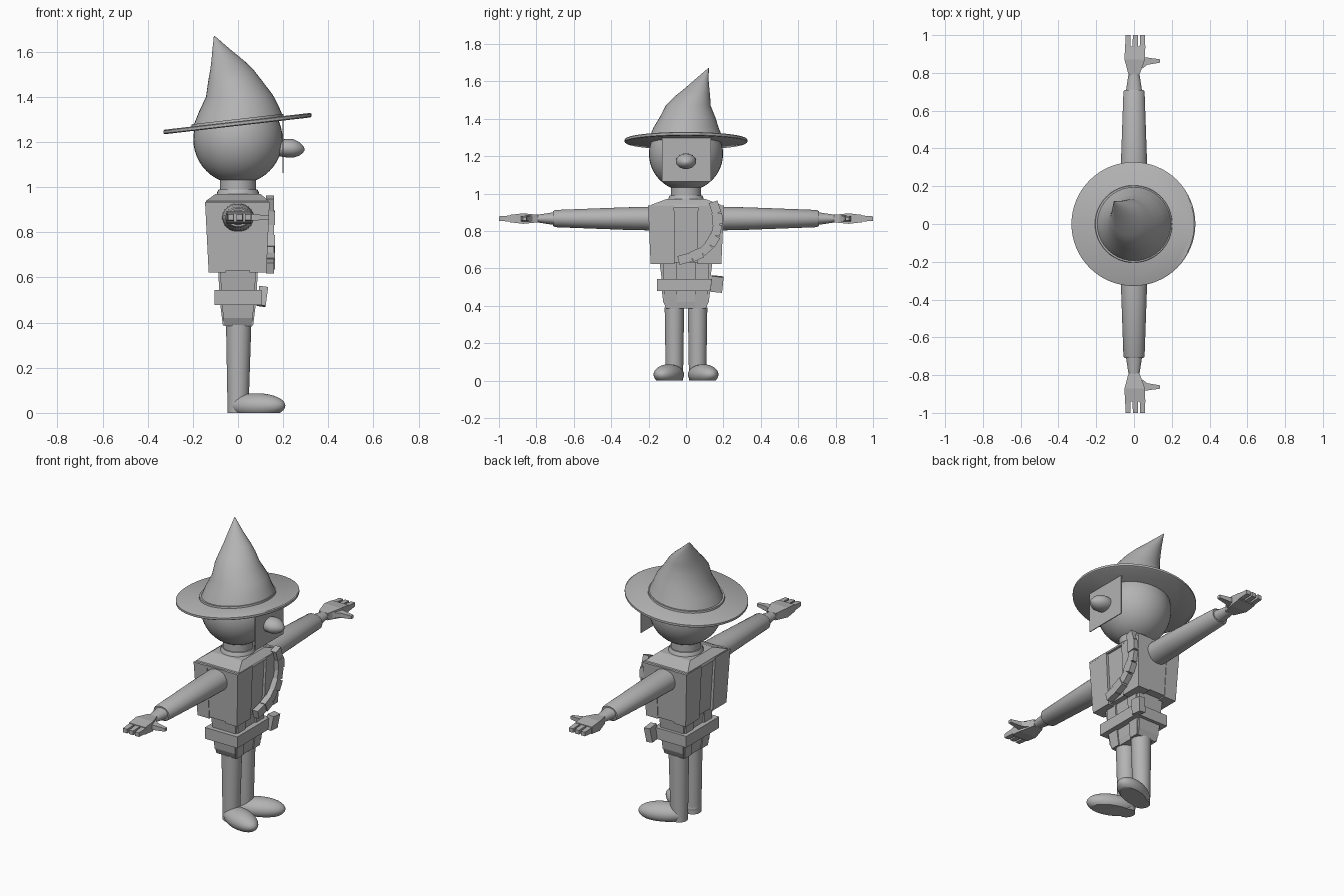
import bpy, bmesh, math
from mathutils import Matrix

grey = bpy.data.materials.new("plain grey")
grey.diffuse_color = (0.45, 0.45, 0.45, 1)


def finish(name, bm, smooth=False):
    bmesh.ops.recalc_face_normals(bm, faces=bm.faces[:])
    me = bpy.data.meshes.new(name)
    bm.to_mesh(me)
    bm.free()
    ob = bpy.data.objects.new(name, me)
    bpy.context.collection.objects.link(ob)
    me.materials.append(grey)
    if smooth:
        bpy.ops.object.select_all(action='DESELECT')
        ob.select_set(True)
        bpy.context.view_layer.objects.active = ob
        bpy.ops.object.shade_smooth_by_angle(angle=math.radians(35))
    return ob


def loft(name, axis, rings, n=4, smooth=False):
    """Skin rings (cx, cy, cz, r1, r2[, slope]); four sides give rectangles."""
    bm = bmesh.new()
    off, k = (math.pi / 4, math.sqrt(2)) if n == 4 else (0, 1)
    loops = []
    for cx, cy, cz, r1, r2, *slope in rings:
        loop = []
        for i in range(n):
            a = 2 * math.pi * i / n + off
            u, v = r1 * k * math.cos(a), r2 * k * math.sin(a)
            d = {'x': (0, u, v), 'y': (u, 0, v), 'z': (u, v, 0)}[axis]
            dz = slope[0] * d[0] if slope else 0
            loop.append(bm.verts.new((cx + d[0], cy + d[1], cz + d[2] + dz)))
        loops.append(loop)
    for a, b in zip(loops, loops[1:]):
        for i in range(n):
            j = (i + 1) % n
            bm.faces.new((a[i], a[j], b[j], b[i]))
    bm.faces.new(loops[0])
    bm.faces.new(loops[-1])
    return finish(name, bm, smooth)


def ball(name, matrix, cut_z=None):
    bm = bmesh.new()
    bmesh.ops.create_uvsphere(bm, u_segments=40, v_segments=24, radius=1, matrix=matrix)
    if cut_z is not None:
        cut = bmesh.ops.bisect_plane(bm, geom=bm.verts[:] + bm.edges[:] + bm.faces[:],
                                     plane_co=(0, 0, cut_z), plane_no=(0, 0, -1), clear_outer=True)
        bmesh.ops.contextual_create(bm, geom=[e for e in cut['geom_cut'] if isinstance(e, bmesh.types.BMEdge)])
    return finish(name, bm, True)


# Head, face plate and nose
ball("head", Matrix.Translation((0, 0, 1.212)) @ Matrix.Scale(0.198, 4))
loft("face_plate", 'x', [(0.197, 0.003, 1.18, 0.131, 0.116), (0.202, 0.003, 1.18, 0.131, 0.116)])
loft("nose", 'x', [(0.18, 0, 1.173, 0.048, 0.036), (0.215, 0, 1.173, 0.054, 0.041),
                   (0.245, 0, 1.172, 0.054, 0.041), (0.272, 0, 1.17, 0.038, 0.03),
                   (0.288, 0, 1.168, 0.02, 0.016), (0.295, 0, 1.167, 0.003, 0.003)], 24, True)

# Tilted hat with a bent tip
T = 0.115
loft("hat_brim", 'z', [(-0.003, 0, 1.272, 0.322, 0.322, T), (-0.003, 0, 1.276, 0.328, 0.328, T),
                       (-0.003, 0, 1.288, 0.328, 0.328, T), (-0.003, 0, 1.292, 0.322, 0.322, T)], 64, True)
loft("hat_band", 'z', [(-0.002, 0, 1.29, 0.205, 0.205, T), (-0.002, 0, 1.302, 0.203, 0.203, T)], 48, True)
loft("hat_crown", 'z', [(0, 0, 1.29, 0.2, 0.2, T), (0.003, 0, 1.35, 0.175, 0.175, 0.08),
                        (0.006, 0.008, 1.405, 0.148, 0.15, 0.03), (-0.012, 0.012, 1.47, 0.12, 0.12),
                        (-0.027, 0.035, 1.52, 0.096, 0.094), (-0.045, 0.058, 1.56, 0.073, 0.067),
                        (-0.069, 0.08, 1.602, 0.045, 0.041), (-0.105, 0.12, 1.67, 0.002, 0.002)], 40, True)

# Neck, collar and torso
loft("neck", 'z', [(0, 0, 0.95, 0.08, 0.08), (0, 0, 1.05, 0.08, 0.08)], 32, True)
loft("neck_ring", 'z', [(0, 0, 0.96, 0.095, 0.1), (0, 0, 0.978, 0.092, 0.092),
                        (0, 0, 0.99, 0.086, 0.086)], 32, True)
loft("collar", 'z', [(-0.003, 0, 0.925, 0.143, 0.195), (-0.003, 0, 0.94, 0.138, 0.185),
                     (0, 0, 0.97, 0.1, 0.105)])
loft("torso", 'z', [(-0.002, 0, 0.63, 0.112, 0.186), (-0.003, 0, 0.935, 0.13, 0.2)])
for s, side in ((-1, "right"), (1, "left")):
    for f, face in ((1, "front"), (-1, "back")):
        loft(f"{side}_{face}_vest_panel", 'z',
             [(f * 0.09 - 0.002, s * 0.125, 0.622, 0.038, 0.064),
              (f * 0.1 - 0.003, s * 0.133, 0.935, 0.043, 0.07)])

# Waist, belt, pouch and hips
loft("waist", 'z', [(0, 0, 0.5, 0.072, 0.125), (0, 0, 0.64, 0.08, 0.142)])
loft("belt", 'z', [(0, -0.004, 0.478, 0.105, 0.152), (0, -0.004, 0.544, 0.105, 0.152)])
loft("hips", 'z', [(0, 0, 0.385, 0.06, 0.105), (0, 0, 0.42, 0.066, 0.122), (0, 0, 0.49, 0.07, 0.13)])
for f, face in ((1, "front"), (-1, "back")):
    for y in (-0.085, 0.085):
        loft(f"{face}_shirt_fold", 'z', [(f * 0.055, y * 0.9, 0.387, 0.012, 0.03),
                                         (f * 0.068, y, 0.49, 0.012, 0.035),
                                         (f * 0.076, y, 0.63, 0.012, 0.035)])
pouch = loft("pouch", 'z', [(0, 0, -0.042, 0.02, 0.032), (0, 0, 0.042, 0.02, 0.032)])
pouch.location = (0.108, 0.165, 0.516)
pouch.rotation_euler = (math.radians(-6), math.radians(8), 0)

# Chest strap of linked blocks
path = [(0.145, 0.955), (0.165, 0.895), (0.17, 0.835), (0.157, 0.775),
        (0.128, 0.725), (0.085, 0.685), (0.03, 0.66), (-0.04, 0.642)]
for i, ((y0, z0), (y1, z1)) in enumerate(zip(path, path[1:])):
    h = math.hypot(y1 - y0, z1 - z0) / 2
    w = 0.028 if i % 2 else 0.024
    block = loft("strap_block", 'z', [(0, 0, -h, 0.018, w), (0, 0, h, 0.018, w)])
    block.location = (0.142 + 0.004 * (i % 2), (y0 + y1) / 2, (z0 + z1) / 2)
    block.rotation_euler.x = math.atan2(y0 - y1, z1 - z0)

Z = 0.866
for s, side in ((-1, "right"), (1, "left")):
    # Sleeve and wrist
    loft(f"{side}_sleeve", 'y', [(0, s * 0.15, Z, 0.071, 0.064), (0, s * 0.33, Z, 0.069, 0.06),
                                 (0, s * 0.7, Z, 0.056, 0.046), (0, s * 0.71, Z, 0.05, 0.04)], 32, True)
    loft(f"{side}_wrist", 'y', [(0, s * 0.69, Z, 0.045, 0.036), (0, s * 0.8, Z, 0.028, 0.02)], 24, True)
    # Hand with three fingers and a thumb
    loft(f"{side}_palm", 'y', [(0, s * 0.79, Z, 0.029, 0.02), (0.004, s * 0.87, Z, 0.054, 0.028),
                               (0.005, s * 0.94, Z, 0.053, 0.02)])
    for x in (-0.032, 0.007, 0.045):
        loft(f"{side}_finger", 'y', [(x, s * 0.93, Z, 0.015, 0.017), (x, s * 1.0, Z, 0.013, 0.012)])
    loft(f"{side}_thumb", 'x', [(0.04, s * 0.85, Z, 0.03, 0.016), (0.07, s * 0.862, Z, 0.019, 0.014),
                                (0.137, s * 0.863, Z, 0.009, 0.009)])
    # Leg and splayed foot
    loft(f"{side}_leg", 'z', [(0, s * 0.062, 0.0, 0.046, 0.046), (0.003, s * 0.062, 0.39, 0.056, 0.052)],
         32, True)
    ball(f"{side}_foot", Matrix.Translation((0.082, s * 0.092, 0.032))
         @ Matrix.Rotation(s * math.radians(22), 4, 'Z')
         @ Matrix.Diagonal((0.135, 0.069, 0.055, 1)), cut_z=0.0)
